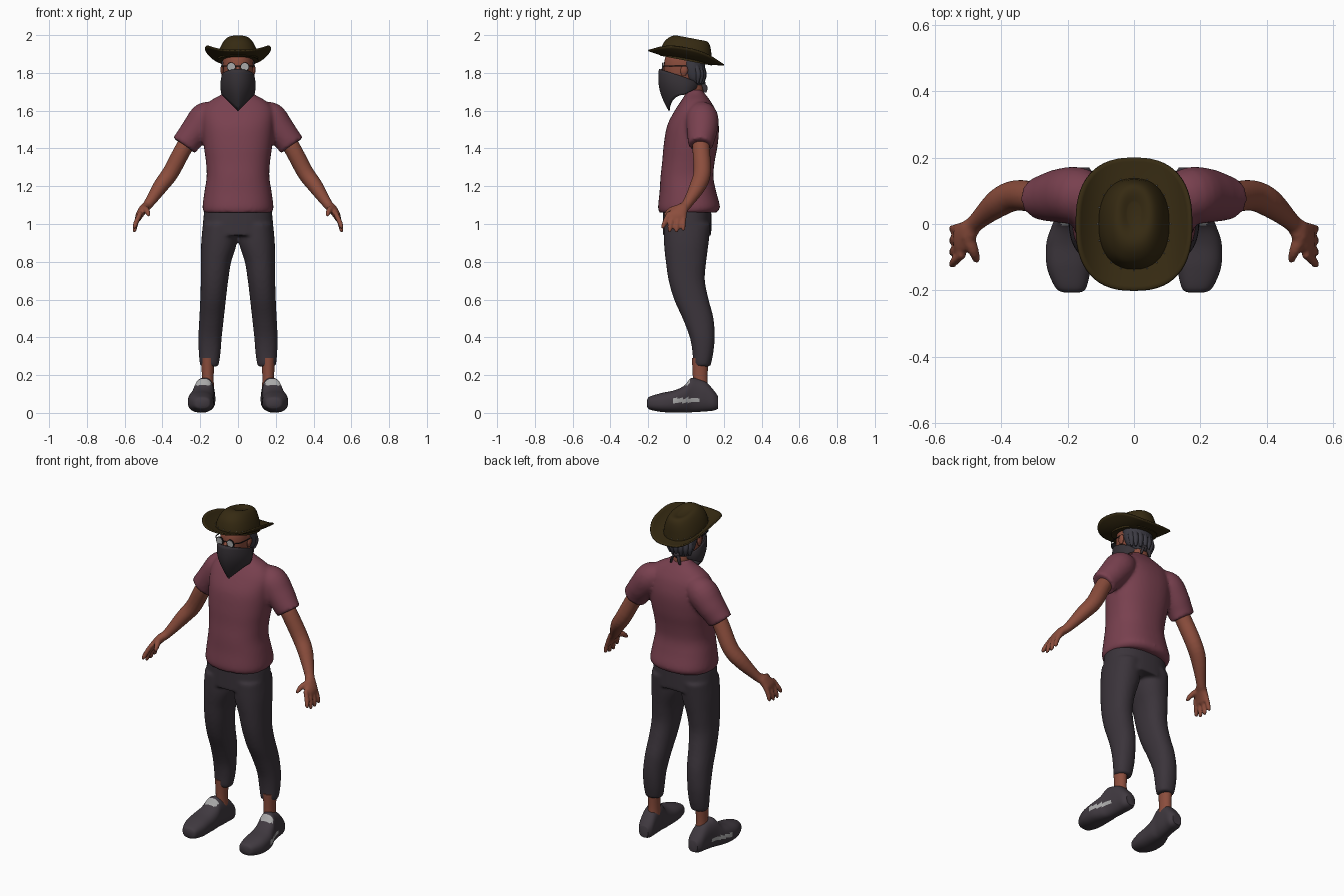
import bpy, bmesh, math
from mathutils import Vector

cube = bpy.data.objects.get("Cube")
if cube:
    bpy.data.objects.remove(cube)


def material(name, *rgb):
    m = bpy.data.materials.new(name)
    m.use_nodes = True
    col = (*rgb, 1)
    m.diffuse_color = col
    bsdf = m.node_tree.nodes["Principled BSDF"]
    bsdf.inputs["Base Color"].default_value = col
    bsdf.inputs["Roughness"].default_value = 0.8
    return m


SHIRT = material("plum shirt", .19, .052, .078)
PANTS = material("charcoal pants", .043, .034, .043)
SKIN = material("brown skin", .26, .075, .046)
HAT = material("dark olive leather", .036, .023, .006)
SCARF = material("charcoal scarf", .037, .031, .037)
HAIR = material("slate hair", .045, .043, .056)
SHOE = material("dark shoe", .052, .042, .052)
PALE = material("pale grey", .4, .4, .4)
BLACK = material("black frame", .01, .01, .012)


def power(v, e):
    return math.copysign(abs(v) ** e, v)


def smooth_path(secs, steps):
    # Catmull-Rom interpolation of whole sections
    out = []
    for i in range(len(secs) - 1):
        p0, p1, p2, p3 = (secs[max(0, min(len(secs) - 1, i + k))] for k in (-1, 0, 1, 2))
        for s in range(steps):
            t = s / steps
            out.append([b + .5 * t * (c - a + t * (2*a - 5*b + 4*c - d + t * (3 * (b - c) + d - a)))
                        for a, b, c, d in zip(p0, p1, p2, p3)])
    return out + [list(secs[-1])]


def loft(bm, secs, plane=None, side=1, n=28, steps=4, square=2):
    # sections are (x, y, z, half width, half depth); no plane means rings follow the path
    secs = smooth_path(secs, steps)
    rings, new = [], []
    for i, (x, y, z, a, b) in enumerate(secs):
        if plane == "xy":
            u, v = Vector((1, 0, 0)), Vector((0, 1, 0))
        elif plane == "xz":
            u, v = Vector((1, 0, 0)), Vector((0, 0, 1))
        else:
            t = Vector(secs[min(i + 1, len(secs) - 1)][:3]) - Vector(secs[max(i - 1, 0)][:3])
            t.normalize()
            u = Vector((0, 1, 0))
            u = (u - t * u.dot(t)).normalized()
            v = t.cross(u)
        ring = []
        for k in range(n):
            ang = 2 * math.pi * k / n
            p = Vector((x, y, z)) + u * a * power(math.cos(ang), 2 / square) + v * b * power(math.sin(ang), 2 / square)
            ring.append(bm.verts.new((p.x * side, p.y, p.z)))
        rings.append(ring)
    for r, s in zip(rings, rings[1:]):
        for k in range(n):
            new.append(bm.faces.new((r[k], r[(k + 1) % n], s[(k + 1) % n], s[k])))
    new += [bm.faces.new(rings[0]), bm.faces.new(rings[-1])]
    bmesh.ops.recalc_face_normals(bm, faces=new)


def finish(bm, name, *mats, voxel=0, relax=0, thick=0):
    me = bpy.data.meshes.new(name)
    bm.to_mesh(me)
    bm.free()
    ob = bpy.data.objects.new(name, me)
    bpy.context.collection.objects.link(ob)
    for m in mats:
        me.materials.append(m)
    if voxel:
        mod = ob.modifiers.new("blend", "REMESH")
        mod.mode, mod.voxel_size, mod.use_smooth_shade = "VOXEL", voxel, True
    if relax:
        mod = ob.modifiers.new("relax", "SMOOTH")
        mod.factor, mod.iterations = .5, relax
    if thick:
        mod = ob.modifiers.new("thickness", "SOLIDIFY")
        mod.thickness, mod.offset = thick, 0
    bpy.ops.object.select_all(action="DESELECT")
    ob.select_set(True)
    bpy.context.view_layer.objects.active = ob
    bpy.ops.object.shade_smooth_by_angle(angle=math.radians(50))
    return ob


def box_section(z, x0, x1, y0, y1):
    return ((x0 + x1) / 2, (y0 + y1) / 2, z, (x1 - x0) / 2, (y1 - y0) / 2)


# Shirt: torso blended with short sleeves
bm = bmesh.new()
torso = [(1.06, .18, -.142, .16), (1.09, .188, -.148, .18), (1.17, .178, -.14, .16),
         (1.25, .166, -.135, .145), (1.33, .17, -.126, .152), (1.42, .182, -.118, .168),
         (1.52, .19, -.1, .174), (1.6, .188, -.06, .157), (1.65, .15, -.027, .13),
         (1.69, .08, 0, .1), (1.71, .06, .02, .085)]
loft(bm, [box_section(z, -w, w, f, b) for z, w, f, b in torso], "xy", n=40, square=2.3)
for s in (1, -1):
    loft(bm, [(.1, .07, 1.6, .06, .05), (.165, .085, 1.565, .085, .085), (.22, .085, 1.5, .082, .08),
              (.26, .08, 1.45, .072, .073), (.285, .077, 1.415, .064, .072)], side=s)
finish(bm, "shirt", SHIRT, voxel=.01, relax=5)

# Pants: both legs blended at the hips
bm = bmesh.new()
loft(bm, [box_section(z, -w, w, -.122, .134) for z, w in ((1.08, .178), (1.0, .186), (.94, .186))],
     "xy", n=40, square=2.4)
leg = [(1.0, .01, .186, -.118, .13), (.9, .006, .195, -.117, .12), (.8, .036, .196, -.107, .107),
       (.7, .052, .197, -.092, .1), (.6, .064, .2, -.063, .12), (.5, .075, .205, -.018, .146),
       (.4, .086, .21, .02, .152), (.32, .092, .208, .034, .145), (.265, .1, .203, .037, .134),
       (.245, .105, .197, .042, .128)]
for s in (1, -1):
    loft(bm, [box_section(*q) for q in leg], "xy", side=s, square=2.2)
finish(bm, "pants", PANTS, voxel=.01, relax=4)

# Arms with hands, fingers and thumbs
bm = bmesh.new()
for s in (1, -1):
    loft(bm, [(.22, .085, 1.5, .045, .045), (.285, .08, 1.405, .046, .045), (.355, .086, 1.275, .046, .044),
              (.41, .062, 1.2, .043, .04), (.475, .005, 1.105, .027, .026), (.5, -.022, 1.08, .036, .024),
              (.523, -.045, 1.045, .05, .02), (.53, -.05, 1.02, .045, .014)], side=s)
    for i, tip_z in enumerate((.975, .958, .957, .965)):
        y = -.09 + i * .028
        tip = -.122 + i * .036
        loft(bm, [(.515, y, 1.06, .013, .013), (.538, (y + tip) / 2 - .004, 1.012, .0135, .0135),
                  (.547, tip, tip_z + .01, .011, .011), (.546, tip, tip_z, .006, .006)], side=s, n=14)
    loft(bm, [(.505, -.03, 1.085, .02, .02), (.485, -.075, 1.075, .018, .016), (.475, -.105, 1.052, .012, .012),
              (.474, -.114, 1.04, .006, .006)], side=s, n=14)
finish(bm, "arms_and_hands", SKIN, voxel=.007, relax=2)

# Ankles
bm = bmesh.new()
for s in (1, -1):
    loft(bm, [(.16, .075, z, r, r + .008) for z, r in ((.12, .034), (.19, .031), (.29, .036))], "xy", side=s)
finish(bm, "ankles", SKIN)

# Shoes with pale side flashes and tongue patches
for s, label in ((1, "left"), (-1, "right")):
    bm = bmesh.new()
    loft(bm, [(.187, -.206, .052, .024, .018), (.19, -.192, .052, .046, .034), (.196, -.13, .055, .066, .05),
              (.196, -.06, .061, .068, .059), (.188, -.01, .073, .061, .071), (.181, .025, .093, .053, .09),
              (.175, .06, .093, .05, .088), (.17, .105, .086, .048, .078), (.166, .145, .067, .045, .055),
              (.165, .17, .055, .03, .033)], "xz", side=s, n=56, steps=8, square=2.5)
    for f in bm.faces:
        c = f.calc_center_median()
        rise = .062 + .09 * max(c.y, 0)
        flash = s * f.normal.x > .4 and -.07 < c.y < .07 and rise - .008 < c.z < rise + .016
        patch = -.004 < c.y < .022 and f.normal.z > .5 and c.z > .145
        f.material_index = int(flash or patch)
    finish(bm, label + "_shoe", SHOE, PALE)

# Head, neck, nose and ears
bm = bmesh.new()
loft(bm, [(0, .045, 1.64, .05, .05), (0, .035, 1.72, .052, .055), (0, -.01, 1.76, .068, .09),
          (0, -.016, 1.82, .078, .1), (0, -.01, 1.88, .078, .1), (0, 0, 1.92, .06, .08)], "xy")
loft(bm, [(0, -.1, 1.84, .008, .012), (0, -.12, 1.815, .012, .015), (0, -.12, 1.8, .012, .012)], "xy", n=12)
for s in (1, -1):
    loft(bm, [(.08, -.012, 1.785, .006, .01), (.084, -.01, 1.81, .009, .02), (.084, -.008, 1.835, .007, .014)],
         "xy", side=s, n=12)
finish(bm, "head", SKIN)

# Hair at the back with hanging locks
bm = bmesh.new()
loft(bm, [(0, .055, 1.735, .045, .03), (0, .045, 1.765, .075, .05), (0, .035, 1.82, .087, .066),
          (0, .03, 1.875, .086, .07)], "xy")
for i in range(7):
    a = math.radians(-66 + 22 * i)
    x, y = .074 * math.sin(a), .045 + .05 * math.cos(a)
    loft(bm, [(x, y - .012, 1.84, .016, .016), (x * 1.06, y, 1.79, .017, .015), (x, y - .004, 1.745, .006, .006)],
         "xy", n=10)
finish(bm, "hair", HAIR)

# Scarf over the face, with a pointed front
bm = bmesh.new()
n, rows, grid = 48, 10, []
for j in range(rows + 1):
    t, ring = j / rows, []
    for k in range(n):
        a = 2 * math.pi * k / n
        sx, front = math.sin(a), math.cos(a)
        top = 1.782 + .038 * front
        low = 1.6 + .085 * abs(sx) if front > 0 else 1.685 + .04 * -front
        bulge = math.sin(math.pi * t) * .012
        reach = .118 + bulge - .04 * t * t if front > 0 else .095 - .02 * t
        ring.append(bm.verts.new((sx * (.084 + bulge * .5), -.022 + .012 * t - front * reach,
                                  top + (low - top) * t)))
    grid.append(ring)
for r, q in zip(grid, grid[1:]):
    for k in range(n):
        bm.faces.new((r[k], r[(k + 1) % n], q[(k + 1) % n], q[k]))
bmesh.ops.recalc_face_normals(bm, faces=bm.faces)
finish(bm, "scarf", SCARF, thick=.007)

# Scarf knot and tails
bm = bmesh.new()
loft(bm, [(0, .085, 1.725, .01, .008), (0, .088, 1.745, .02, .016), (0, .085, 1.765, .01, .008)], "xy", n=14)
for s in (1, -1):
    loft(bm, [(.005, .085, 1.75, .008, .008), (.022, .1, 1.725, .006, .014), (.03, .1, 1.695, .005, .008)],
         "xy", side=s, n=12)
finish(bm, "scarf_knot", SCARF)

# Glasses: round lenses, rims, bridge and temples
lens, frame = bmesh.new(), bmesh.new()
for s in (1, -1):
    loft(lens, [(.036, y, 1.832, .02, .02) for y in (-.128, -.122)], "xz", side=s, n=24, steps=1)
    loft(frame, [(.036, y, 1.832, .0235, .0235) for y in (-.1255, -.12)], "xz", side=s, n=24, steps=1)
    loft(frame, [(.058, -.122, 1.837, .003, .003), (.082, -.09, 1.837, .003, .003), (.088, 0, 1.835, .003, .003)],
         "xz", side=s, n=8)
loft(frame, [(-.018, -.125, 1.837, .002, .002), (.018, -.125, 1.837, .002, .002)], n=8)
finish(lens, "lenses", PALE)
finish(frame, "glasses_frame", BLACK)


# Hat: tilted crown and curled brim
def brim_height(x, y):
    return 1.865 - .19 * y + .4 * y * y + .07 * (abs(x) / .175) ** 3


bm = bmesh.new()
loft(bm, [(0, 0, 1.865, .108, .138), (0, .002, 1.9, .104, .134), (0, .008, 1.94, .091, .125),
          (0, .018, 1.97, .074, .108), (0, .026, 1.986, .057, .088), (0, .03, 1.988, .04, .065),
          (0, .03, 1.978, .02, .035)], "xy", n=40, square=2.3)
for v in bm.verts:
    v.co.z -= .19 * v.co.y
finish(bm, "hat_crown", HAT)

bm = bmesh.new()
n, grid = 56, []
for j in range(9):
    s, ring = .5 + j / 16, []
    for k in range(n):
        a = 2 * math.pi * k / n
        x, y = .173 * s * power(math.cos(a), .8), .2 * s * power(math.sin(a), .8)
        ring.append(bm.verts.new((x, y, brim_height(x, y))))
    grid.append(ring)
for r, q in zip(grid, grid[1:]):
    for k in range(n):
        bm.faces.new((r[k], q[k], q[(k + 1) % n], r[(k + 1) % n]))
finish(bm, "hat_brim", HAT, thick=.008)

# Hat band beads
bm = bmesh.new()
for k in range(20):
    a = 2 * math.pi * k / 20
    x, y = .109 * power(math.cos(a), .87), .139 * power(math.sin(a), .87)
    ball = bmesh.ops.create_icosphere(bm, subdivisions=1, radius=.0025)
    bmesh.ops.translate(bm, verts=ball["verts"], vec=(x, y, 1.889 - .19 * y))
finish(bm, "hat_band_beads", PALE)
